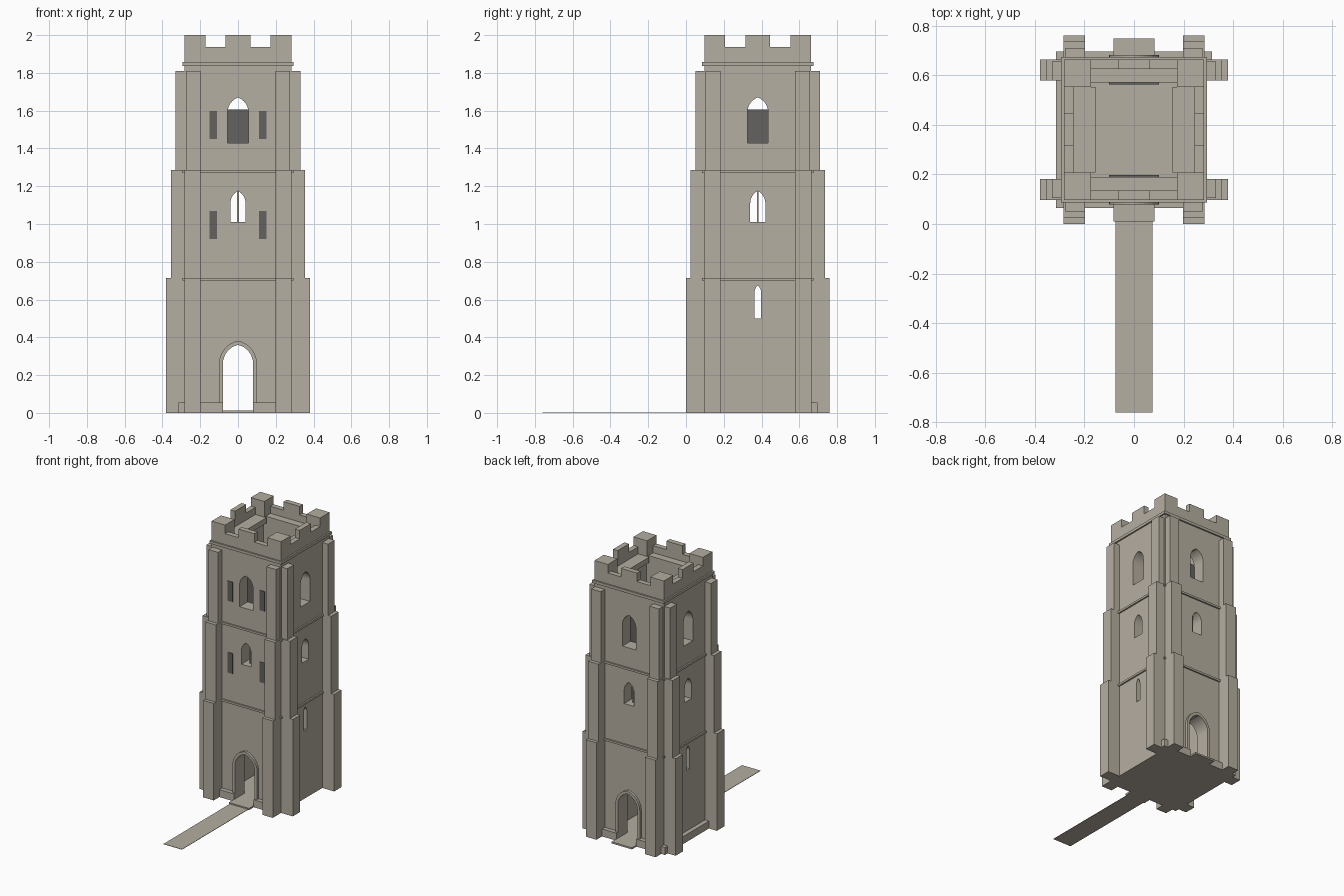
import bpy, bmesh, math
from mathutils import Matrix, Vector

if "Cube" in bpy.data.objects:
    bpy.data.objects.remove(bpy.data.objects["Cube"])

CENTRE = Matrix.Translation((0, 0.38, 0))  # tower axis
BODY, INNER = 0.283, 0.19                  # half widths of wall faces
QUARTERS = range(4)


def material(name, colour):
    mat = bpy.data.materials.new(name)
    mat.use_nodes = True
    mat.diffuse_color = (*colour, 1)
    for node in mat.node_tree.nodes:
        if node.type == 'BSDF_PRINCIPLED':
            node.inputs["Base Color"].default_value = (*colour, 1)
    return mat


stone = material("stone", (0.46, 0.425, 0.355))
dark = material("dark_slate", (0.125, 0.122, 0.115))


def turn(k):
    return Matrix.Rotation(k * math.pi / 2, 4, 'Z')


def finish(name, bm, mat=stone):
    bmesh.ops.recalc_face_normals(bm, faces=bm.faces)
    mesh = bpy.data.meshes.new(name)
    bm.to_mesh(mesh)
    bm.free()
    mesh.materials.append(mat)
    obj = bpy.data.objects.new(name, mesh)
    bpy.context.collection.objects.link(obj)
    obj.data.transform(CENTRE)
    return obj


def add_box(bm, x, y, z, rot=None):
    size = Matrix.Diagonal((x[1] - x[0], y[1] - y[0], z[1] - z[0], 1))
    mid = Matrix.Translation((sum(x) / 2, sum(y) / 2, sum(z) / 2))
    bmesh.ops.create_cube(bm, size=1, matrix=(rot or Matrix()) @ mid @ size)


def boxes(name, x, y, z, turns=(0,), mat=stone):
    bm = bmesh.new()
    for k in turns:
        add_box(bm, x, y, z, turn(k))
    return finish(name, bm, mat)


def ring(name, outer, inner, z):
    return boxes(name, (-outer, inner), (-outer, -inner), z, QUARTERS)


def arch(w, base, spring, top, n=8):
    """Outline of a pointed arch as (x, z) points, from right foot to left foot."""
    h = top - spring
    r = (h * h + w * w) / (2 * w)
    end = math.asin(min(1, h / r))
    side = [(w, base)]
    for i in range(n):
        a = end * i / n
        side.append((w - r + r * math.cos(a), spring + r * math.sin(a)))
    return side + [(0, top)] + [(-x, z) for x, z in reversed(side)]


def extrude(bm, faces, depth, rot):
    new = bmesh.ops.extrude_face_region(bm, geom=faces)["geom"]
    moved = [v for v in new if isinstance(v, bmesh.types.BMVert)]
    bmesh.ops.translate(bm, verts=moved, vec=(0, depth, 0))
    bmesh.ops.transform(bm, matrix=rot, verts=bm.verts)


def arch_cutter(outline, k):
    bm = bmesh.new()
    face = bm.faces.new([bm.verts.new((x, -0.5, z)) for x, z in outline])
    extrude(bm, [face], 1, turn(k))
    cutter = finish("cutter", bm)
    cutter.hide_render = True
    return cutter


def cut(obj, cutters):
    for c in cutters:
        mod = obj.modifiers.new("cut", 'BOOLEAN')
        mod.operation, mod.solver, mod.object = 'DIFFERENCE', 'EXACT', c
    graph = bpy.context.evaluated_depsgraph_get()
    mesh = bpy.data.meshes.new_from_object(obj.evaluated_get(graph))
    obj.modifiers.clear()
    obj.data = mesh


# Hollow tower body with doorways and windows
LEDGE = 1.885
door = arch(0.08, 0.012, 0.26, 0.36)
door_cutter = arch_cutter(door, 0)
cutters = [boxes("cavity", (-INNER, INNER), (-INNER, INNER), (0.012, 2.1)), door_cutter,
           arch_cutter(arch(0.018, 0.5, 0.635, 0.675), 1)]
for k in (0, 1):
    cutters.append(arch_cutter(arch(0.04, 1.01, 1.11, 1.175), k))
    cutters.append(arch_cutter(arch(0.055, 1.43, 1.59, 1.67), k))
body = boxes("tower_body", (-BODY, BODY), (-BODY, BODY), (0, LEDGE))
cut(body, cutters)

# Plinth, opened for the doors
plinth = ring("plinth", 0.315, 0.25, (0, 0.055))
cut(plinth, [door_cutter])
for c in cutters:
    bpy.data.objects.remove(c)

# String courses
for name, z in (("lower", (0.70, 0.715)), ("middle", (1.27, 1.285)), ("upper", (1.837, 1.857))):
    ring(name + "_string_course", 0.294, 0.25, z)

# Stepped corner buttresses, a pair at each corner
for name, edge, reach, z in (("lower", 0.284, 0.38, (0, 0.715)),
                             ("middle", 0.284, 0.356, (0.715, 1.285)),
                             ("upper", 0.276, 0.33, (1.285, 1.81))):
    bm = bmesh.new()
    for k in QUARTERS:
        for x in ((-edge, -0.198), (0.198, edge)):
            add_box(bm, x, (-reach, -0.25), z, turn(k))
    finish(name + "_buttresses", bm)

# Battlements: low parapet, corner and middle merlons, inner ledges
GAP, CRENEL, TOP, THIN = 0.173, 1.937, 2.0, 0.245
boxes("parapet", (-GAP, GAP), (-BODY, -THIN), (LEDGE, CRENEL), QUARTERS)
boxes("corner_merlons", (GAP, BODY), (GAP, BODY), (LEDGE - 0.03, TOP), QUARTERS)
boxes("middle_merlons", (-0.065, 0.065), (-BODY, -THIN), (CRENEL, TOP), QUARTERS)
boxes("side_ledges", (0.155, 0.2), (-GAP, GAP), (LEDGE - 0.04, LEDGE), (0, 2))

# Window mullions and dark shutters behind the belfry windows
boxes("mullions", (-0.004, 0.004), (-0.24, -0.23), (1.005, 1.172), QUARTERS)
boxes("belfry_shutters", (-0.1, 0.1), (-INNER, -INNER + 0.008), (1.4, 1.605), QUARTERS, dark)

# Narrow dark panels on the front wall
for name, z in (("lower", (0.92, 1.07)), ("upper", (1.45, 1.597))):
    bm = bmesh.new()
    for s in (-1, 1):
        add_box(bm, (s * 0.131 - 0.021, s * 0.131 + 0.021), (-BODY - 0.003, -BODY + 0.003), z)
    finish(name + "_slit_panels", bm, dark)

# Raised arch surrounds on both doors
outer = arch(0.1, 0.012, 0.26, 0.382)
for name, k in (("front", 0), ("back", 2)):
    bm = bmesh.new()
    rows = [[bm.verts.new((x, -BODY - 0.018, z)) for x, z in line] for line in (door, outer)]
    faces = [bm.faces.new((rows[0][i], rows[0][i + 1], rows[1][i + 1], rows[1][i]))
             for i in range(len(door) - 1)]
    extrude(bm, faces, 0.03, turn(k))
    finish(name + "_door_surround", bm)

# Door steps and approach path
boxes("door_steps", (-0.083, 0.083), (-0.369, -0.28), (0, 0.012), (0, 2))
boxes("path", (-0.075, 0.075), (-1.14, -0.36), (0, 0.003))
